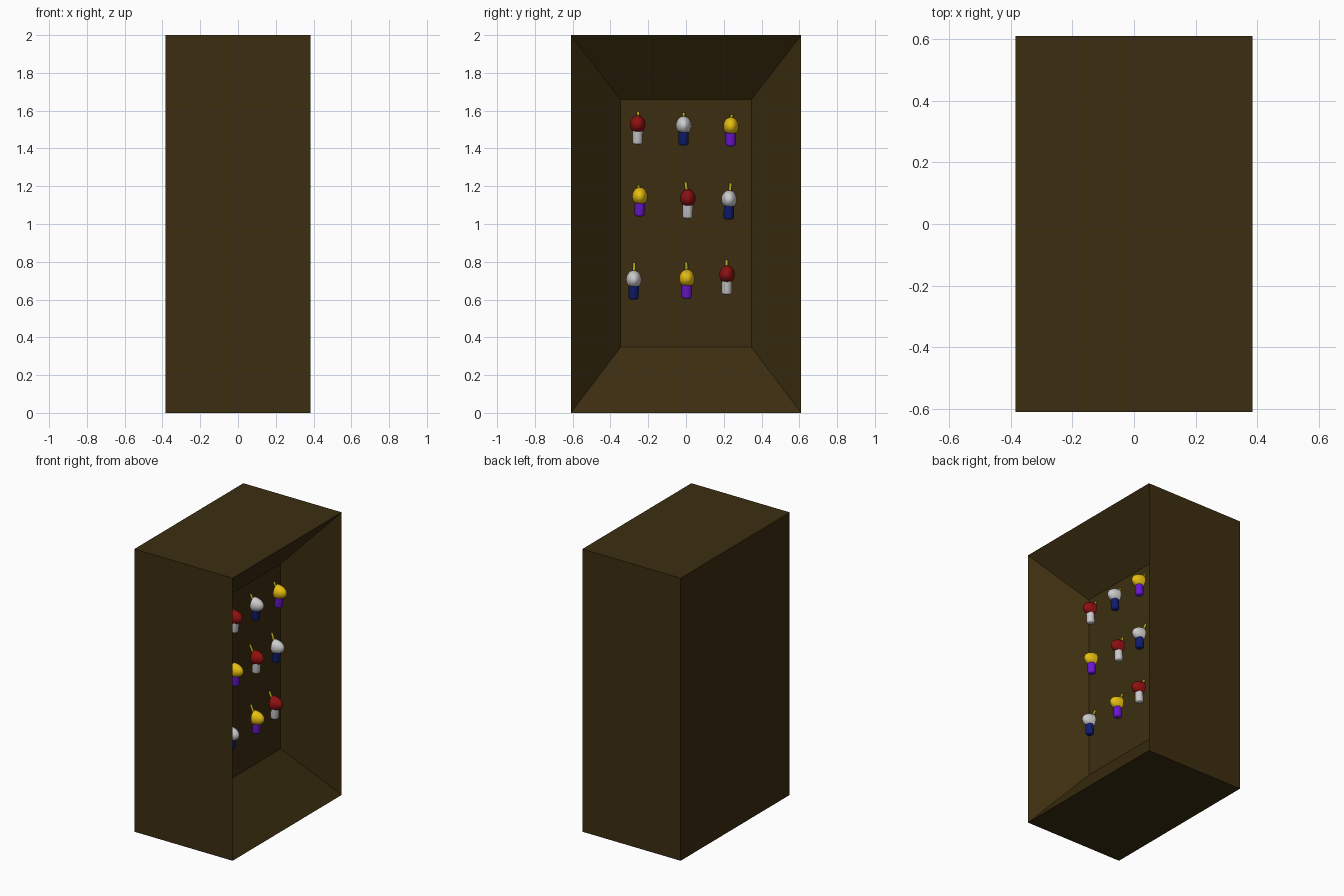
import bpy, bmesh, math
from mathutils import Vector, Matrix

if "Cube" in bpy.data.objects:
    bpy.data.objects.remove(bpy.data.objects["Cube"])


def material(name, rgb):
    m = bpy.data.materials.new(name)
    m.diffuse_color = (*rgb, 1)
    m.use_nodes = True
    m.node_tree.nodes["Principled BSDF"].inputs["Base Color"].default_value = m.diffuse_color
    return m


BROWN = material("brown", (0.045, 0.027, 0.005))
RED = material("red", (0.28, 0.005, 0.005))
WHITE = material("white", (0.75, 0.75, 0.75))
YELLOW = material("yellow", (0.8, 0.52, 0.005))
BLUE = material("blue", (0.005, 0.012, 0.16))
PURPLE = material("purple", (0.15, 0.008, 0.65))
GOLD = material("dark_yellow", (0.5, 0.42, 0.01))


def finish(bm, name, mat, smooth=True):
    bmesh.ops.recalc_face_normals(bm, faces=bm.faces)
    me = bpy.data.meshes.new(name)
    bm.to_mesh(me)
    bm.free()
    me.materials.append(mat)
    ob = bpy.data.objects.new(name, me)
    bpy.context.collection.objects.link(ob)
    if smooth:
        bpy.ops.object.select_all(action='DESELECT')
        ob.select_set(True)
        bpy.context.view_layer.objects.active = ob
        bpy.ops.object.shade_smooth_by_angle(angle=math.radians(40))
    return ob


def cabinet():
    bm = bmesh.new()
    bmesh.ops.create_cube(bm, size=1, matrix=Matrix.Translation((0, 0, 1)) @ Matrix.Diagonal((0.77, 1.22, 2, 1)))
    # open side: push the face inward with tapering walls
    face = next(f for f in bm.faces if f.calc_center_median().x > 0.3)
    face = bmesh.ops.extrude_discrete_faces(bm, faces=[face])["faces"][0]
    for v in face.verts:
        v.co = (0.092, v.co.y * 0.567, 1.003 + (v.co.z - 1) * 0.655)
    bmesh.ops.remove_doubles(bm, verts=bm.verts, dist=1e-5)
    finish(bm, "cabinet", BROWN, smooth=False)


def rod(name, a, b, r, mat, bevel=0, seg=24):
    a, b = Vector(a), Vector(b)
    d = b - a
    bm = bmesh.new()
    bmesh.ops.create_cone(bm, cap_ends=True, segments=seg, radius1=r, radius2=r, depth=d.length)
    if bevel:
        edges = [e for e in bm.edges if all(v.co.z < 0 for v in e.verts)]
        bmesh.ops.bevel(bm, geom=edges, offset=bevel, segments=3, profile=0.5, affect='EDGES')
    rot = Vector((0, 0, 1)).rotation_difference(d).to_matrix().to_4x4()
    bm.transform(Matrix.Translation((a + b) / 2) @ rot)
    finish(bm, name, mat)


def dome(name, c, mat):
    # half ellipsoid, flat side to the back panel
    bm = bmesh.new()
    bmesh.ops.create_uvsphere(bm, u_segments=24, v_segments=16, radius=1)
    bm.transform(Matrix.Rotation(math.pi / 2, 4, 'Y'))
    geom = bm.verts[:] + bm.edges[:] + bm.faces[:]
    bmesh.ops.bisect_plane(bm, geom=geom, plane_co=(0, 0, 0), plane_no=(1, 0, 0), clear_inner=True, dist=1e-4)
    bmesh.ops.holes_fill(bm, edges=[e for e in bm.edges if e.is_boundary], sides=0)
    bm.transform(Matrix.Translation(c) @ Matrix.Diagonal((0.075, 0.041, 0.049, 1)))
    finish(bm, name, mat)


cabinet()

# y, z of dome, base x, stick top height above dome centre, sideways lean, colours
PEGS = [
    (-0.255, 1.527, 0.135, 0.065, 0.002, RED, WHITE),
    (-0.012, 1.522, 0.132, 0.065, 0.000, WHITE, BLUE),
    (0.238, 1.517, 0.137, 0.060, 0.004, YELLOW, PURPLE),
    (-0.244, 1.146, 0.135, 0.056, -0.008, YELLOW, PURPLE),
    (0.010, 1.135, 0.120, 0.085, -0.012, RED, WHITE),
    (0.228, 1.130, 0.125, 0.085, 0.008, WHITE, BLUE),
    (-0.276, 0.706, 0.125, 0.088, 0.002, WHITE, BLUE),
    (0.005, 0.711, 0.125, 0.085, -0.004, YELLOW, PURPLE),
    (0.217, 0.732, 0.120, 0.075, -0.002, RED, WHITE),
]
for y, z, x, h, lean, top, body in PEGS:
    dome("peg_dome", (x, y, z), top)
    rod("peg_body", (x + 0.015, y - 0.002, z - 0.105), (x + 0.022, y, z), 0.027, body, 0.012)
    rod("peg_stick", (x + 0.01, y, z - 0.01), (x - 0.025, y + lean, z + h), 0.008, GOLD, seg=12)
